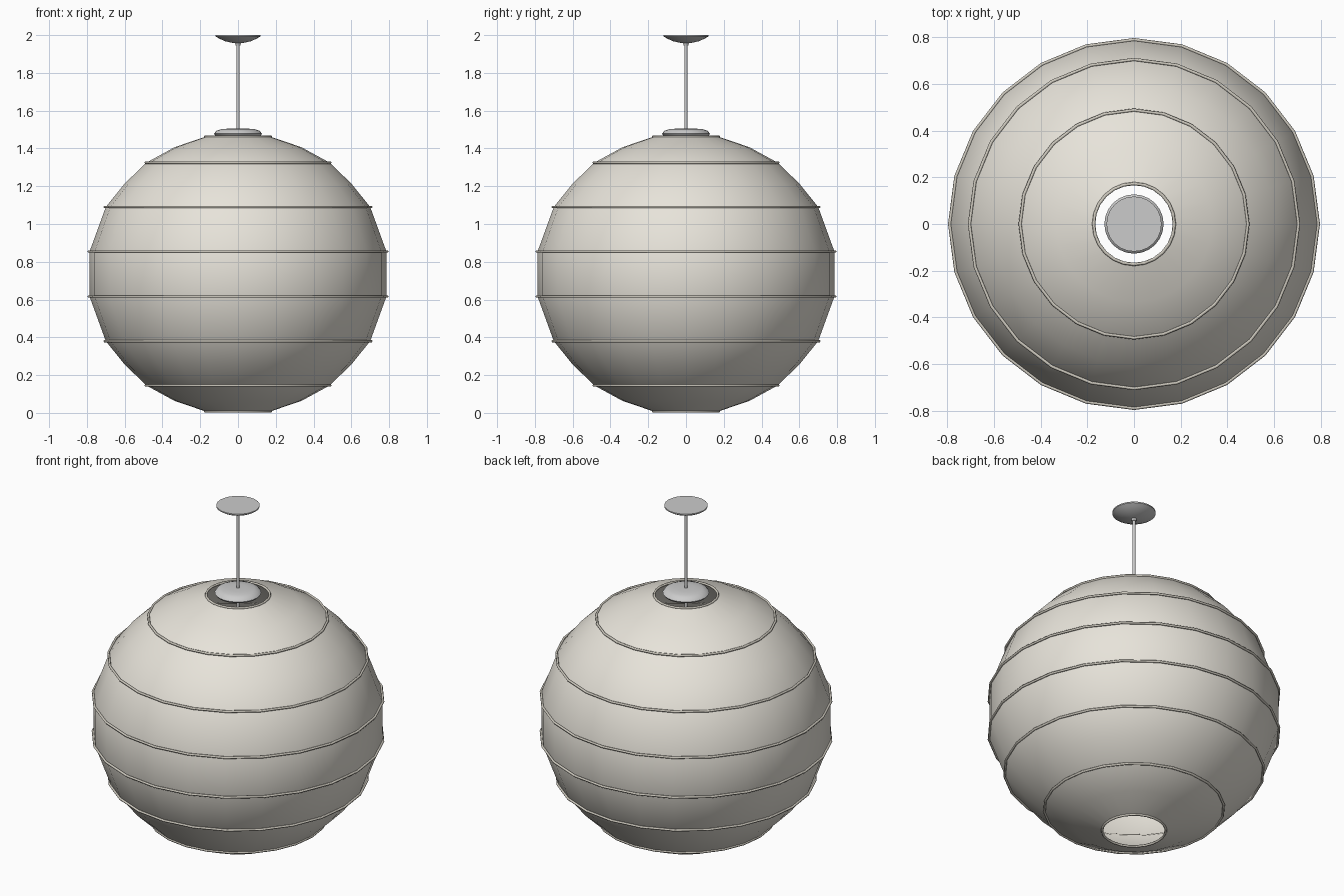
import bpy, bmesh
from math import cos, sin, tau

if "Cube" in bpy.data.objects:
    bpy.data.objects.remove(bpy.data.objects["Cube"])

SIDES = 24


def material(name, color):
    m = bpy.data.materials.new(name)
    m.diffuse_color = color
    m.use_nodes = True
    m.node_tree.nodes["Principled BSDF"].inputs["Base Color"].default_value = m.diffuse_color
    return m


paper = material("paper", (0.80, 0.77, 0.70, 1))
wire = material("wire", (0.62, 0.59, 0.52, 1))


def lathe(name, profile, sides=SIDES, mat=None, closed=False, angle=0.9):
    """Revolve (radius, z) points round the z axis; radius 0 makes a pole."""
    bm = bmesh.new()
    rows = []
    for r, z in profile:
        n = sides if r > 0 else 1
        rows.append([bm.verts.new((r * cos(tau * i / sides), r * sin(tau * i / sides), z))
                     for i in range(n)])
    pairs = list(zip(rows, rows[1:]))
    if closed:
        pairs.append((rows[-1], rows[0]))
    for a, b in pairs:
        for i in range(sides):
            j = (i + 1) % sides
            corners = [a[i % len(a)], a[j % len(a)], b[j % len(b)], b[i % len(b)]]
            bm.faces.new(list(dict.fromkeys(corners)))
    bmesh.ops.recalc_face_normals(bm, faces=bm.faces)
    mesh = bpy.data.meshes.new(name)
    bm.to_mesh(mesh)
    bm.free()
    ob = bpy.data.objects.new(name, mesh)
    bpy.context.collection.objects.link(ob)
    if mat:
        mesh.materials.append(mat)
    bpy.ops.object.select_all(action='DESELECT')
    ob.select_set(True)
    bpy.context.view_layer.objects.active = ob
    bpy.ops.object.shade_smooth_by_angle(angle=angle)
    return ob


# Paper shade, open at both ends, symmetric about its middle height
MID = 0.735
half = [(0.786, 0.119), (0.70, 0.355), (0.600, 0.479), (0.485, 0.590),
        (0.335, 0.672), (0.172, 0.727)]
profile = [(r, MID - d) for r, d in reversed(half)] + [(r, MID + d) for r, d in half]
lathe("paper_shade", profile, mat=paper)

# Wire hoops
T = 0.007
for k, (r, d) in enumerate([(0.79, 0.119), (0.705, 0.355), (0.488, 0.590), (0.173, 0.728)]):
    for side, s in (("lower", -1), ("upper", 1)):
        section = [(r + T * cos(tau * i / 6), MID + s * d + T * sin(tau * i / 6)) for i in range(6)]
        lathe(f"{side}_hoop_{k + 1}", section, mat=wire, closed=True, angle=1.2)

# Ceiling canopy
lathe("ceiling_canopy", [(0, 2.0), (0.118, 2.0), (0.118, 1.993), (0.10, 1.982), (0.07, 1.968),
                         (0.035, 1.960), (0.015, 1.957), (0.012, 1.945), (0, 1.945)])

# Hanging rod
lathe("hanging_rod", [(0, 1.95), (0.008, 1.95), (0.008, 1.36), (0, 1.36)], sides=12)

# Domed cap in the top opening
lathe("shade_cap", [(0, 1.506), (0.05, 1.505), (0.09, 1.502), (0.115, 1.493), (0.127, 1.478),
                    (0.12, 1.468), (0.10, 1.462), (0, 1.462)])
